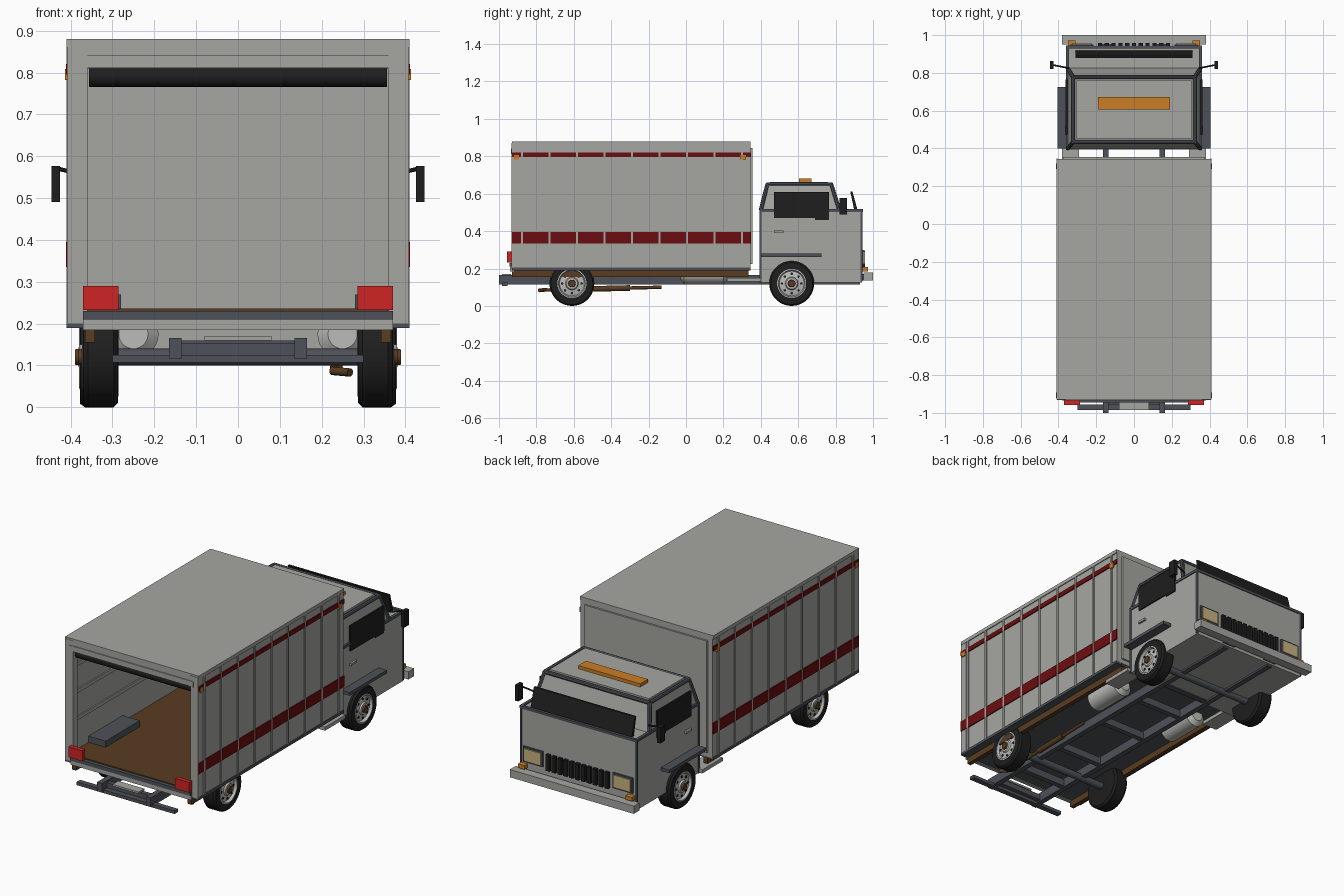
import bpy, bmesh, math
from mathutils import Vector

if "Cube" in bpy.data.objects:
    bpy.data.objects.remove(bpy.data.objects["Cube"])

def mat(name, c):
    m = bpy.data.materials.new(name)
    m.diffuse_color = (*c, 1)
    m.use_nodes = True
    m.node_tree.nodes["Principled BSDF"].inputs["Base Color"].default_value = m.diffuse_color
    return m

GREY = mat("body grey", (.38, .38, .355))
SLATE = mat("slate trim", (.075, .085, .1))
BLACK = mat("black", (.013, .013, .014))
DRED = mat("dark red", (.15, .004, .005))
RED = mat("lamp red", (.62, .018, .018))
ORANGE = mat("amber", (.6, .21, .02))
BROWN = mat("brown", (.1, .045, .016))
CREAM = mat("headlight cream", (.58, .45, .22))
SILVER = mat("silver", (.5, .5, .48))

def finish(name, bm, mats, smooth=False):
    bmesh.ops.recalc_face_normals(bm, faces=bm.faces)
    me = bpy.data.meshes.new(name)
    bm.to_mesh(me)
    bm.free()
    for m in mats:
        me.materials.append(m)
    ob = bpy.data.objects.new(name, me)
    bpy.context.collection.objects.link(ob)
    if smooth:
        bpy.ops.object.select_all(action='DESELECT')
        bpy.context.view_layer.objects.active = ob
        ob.select_set(True)
        bpy.ops.object.shade_smooth_by_angle(angle=math.radians(35))
    return ob

def frustum(name, low, high, z0, z1, m):
    """Block with separate bottom and top rectangles (x0, x1, y0, y1)."""
    bm = bmesh.new()
    rings = []
    for (x0, x1, y0, y1), z in ((low, z0), (high, z1)):
        rings.append([bm.verts.new(p) for p in ((x0, y0, z), (x1, y0, z), (x1, y1, z), (x0, y1, z))])
    a, b = rings
    bm.faces.new(a)
    bm.faces.new(b)
    for i in range(4):
        j = (i + 1) % 4
        bm.faces.new((a[i], a[j], b[j], b[i]))
    return finish(name, bm, [m])

def box(name, x0, x1, y0, y1, z0, z1, m, pair=False):
    r = (x0, x1, y0, y1)
    frustum(name, r, r, z0, z1, m)
    if pair:
        r = (-x1, -x0, y0, y1)
        frustum(name + "_left", r, r, z0, z1, m)

def bar(name, p, q, w, m, sides=4):
    """Straight rod from p to q."""
    p, q = Vector(p), Vector(q)
    bm = bmesh.new()
    bmesh.ops.create_cone(bm, cap_ends=True, segments=sides, radius1=w, radius2=w, depth=(q - p).length)
    rot = (q - p).to_track_quat('Z', 'Y')
    for v in bm.verts:
        v.co = rot @ v.co + (p + q) / 2
    return finish(name, bm, [m], sides > 8)

def lathe(name, prof, centre, axis, mats, n=36):
    """Spin (radius, offset, material of the next band) round an axis through centre."""
    bm = bmesh.new()
    c, rings = Vector(centre), []
    for r, t, _ in prof:
        ring = []
        for i in range(n):
            a, b = r * math.cos(math.tau * i / n), r * math.sin(math.tau * i / n)
            ring.append(bm.verts.new(c + Vector((t, a, b) if axis == 'x' else (a, t, b))))
        rings.append(ring)
    for k in range(len(prof) - 1):
        for i in range(n):
            j = (i + 1) % n
            f = bm.faces.new((rings[k][i], rings[k][j], rings[k + 1][j], rings[k + 1][i]))
            f.material_index = prof[k][2]
    bm.faces.new(rings[0]).material_index = prof[0][2]
    bm.faces.new(rings[-1]).material_index = prof[-1][2]
    return finish(name, bm, mats, True)

# Cargo box shell, open at the rear
box("cargo_wall", .385, .405, -.93, .34, .2, .87, GREY, True)
box("cargo_roof", -.41, .41, -.93, .345, .86, .88, GREY)
box("cargo_front_wall", -.405, .405, .325, .345, .2, .87, GREY)
box("cargo_front_panel", -.375, .375, .345, .355, .225, .845, GREY)
box("rear_post", .36, .408, -.932, -.89, .2, .87, GREY, True)
box("rear_header", -.405, .405, -.93, -.89, .81, .87, GREY)
box("header_panel", -.38, .38, -.935, -.93, .812, .842, GREY)
lathe("rolled_shutter", [(.024, -.356, 0), (.024, .356, 0)], (0, -.895, .79), 'x', [BLACK], 20)
box("floor_slab", -.385, .385, -.93, .34, .19, .23, SLATE)
box("cargo_floor", -.385, .385, -.925, .326, .23, .236, BROWN)
box("rear_sill", -.37, .37, -.945, -.92, .21, .23, SLATE)
box("rear_sill_plate", -.37, .37, -.94, -.92, .185, .21, GREY)
box("bottom_rail", .375, .41, -.93, .345, .19, .205, SLATE, True)
box("wheel_arch", .28, .385, -.76, -.46, .23, .27, SLATE, True)
for z in (.4, .55, .7):
    box("inner_slat", .378, .386, -.89, .325, z, z + .02, GREY, True)

# Side ribs with the red stripe segments between them
ribs = [-.877 + .147 * i for i in range(9)]
for y in ribs:
    box("side_rib", .404, .4095, y - .006, y + .006, .205, .86, GREY, True)
edges = [-.936] + ribs + [.356]
for a, b in zip(edges, edges[1:]):
    y0, y1 = max(a + .006, -.93), min(b - .006, .348)
    box("wide_stripe", .404, .411, y0, y1, .335, .395, DRED, True)
    box("thin_stripe", .404, .411, y0, y1, .795, .82, DRED, True)
for y in (-.906, .306):
    box("side_marker", .405, .414, y - .014, y + .014, .782, .808, ORANGE, True)

# Tail lights, chassis and underside
box("tail_light", .285, .37, -.957, -.932, .233, .29, RED, True)
box("chassis_rail", .135, .165, -1, .93, .115, .165, SLATE, True)
box("rear_bumper_bar", -.3, .3, -.985, -.955, .107, .125, SLATE)
box("rear_cross_bar", -.165, .165, -.955, -.93, .123, .153, SLATE)
box("rear_step", -.08, .08, -.985, -.935, .16, .17, GREY)
for y in (-.75, -.45, -.1, .2, .42):
    box("cross_member", -.14, .14, y - .015, y + .015, .12, .16, SLATE)
box("wooden_rail", .342, .366, -.93, .335, .155, .19, BROWN, True)
box("side_step", .29, .38, .22, .4, .13, .15, GREY, True)
for s in (1, -1):
    lathe("fuel_tank", [(.035, -.03, 0), (.06, -.01, 0), (.06, .2, 0), (.035, .22, 0)],
          (s * .25, 0, .175), 'y', [SILVER], 28)
bar("exhaust_pipe", (.235, -.13, .1), (.235, -.75, .085), .009, BROWN, 12)
bar("exhaust_muffler", (.235, -.3, .096), (.235, -.5, .091), .015, BROWN, 16)
bar("exhaust_tip", (.225, -.745, .087), (.268, -.785, .083), .01, BROWN, 12)

# Wheels with rim, studs and hub
for y, dx in ((-.61, 0), (.565, .008)):
    bar("axle", (-.3, y, .12), (.3, y, .12), .02, SLATE, 12)
    for s in (1, -1):
        prof = [(.07, .285, 0), (.11, .287, 0), (.12, .297, 0), (.12, .358, 0), (.112, .369, 0),
                (.078, .37, 1), (.072, .372, 1), (.066, .358, 1), (.035, .364, 1), (.03, .372, 1),
                (.02, .373, 2), (.018, .382, 2)]
        lathe("wheel", [(r, s * (x + dx), k) for r, x, k in prof], (0, y, .12), 'x', [BLACK, SILVER, BROWN])
        for i in range(8):
            a = math.tau * i / 8
            yy, zz = y + .052 * math.cos(a), .12 + .052 * math.sin(a)
            bar("wheel_stud", (s * (.35 + dx), yy, zz), (s * (.364 + dx), yy, zz), .007, BLACK, 8)

# Cab body with slate edge trim
box("cab_lower", -.355, .355, .395, .94, .125, .51, GREY)
frustum("cab_upper", (-.352, .352, .397, .825), (-.325, .325, .432, .78), .51, .652, GREY)
box("roof_panel", -.305, .305, .45, .76, .65, .662, GREY)
low = [(-.35, .4, .513), (.35, .4, .513), (.35, .82, .513), (-.35, .82, .513)]
top = [(-.322, .435, .65), (.322, .435, .65), (.322, .777, .65), (-.322, .777, .65)]
for i in range(4):
    bar("roof_trim", top[i], top[(i + 1) % 4], .011, SLATE, 8)
    bar("pillar_trim", low[i], top[i], .011, SLATE, 8)
box("belt_trim", .345, .36, .393, .945, .503, .518, SLATE, True)
box("front_belt_trim", -.355, .355, .93, .945, .503, .518, SLATE)
box("cab_corner_trim", .348, .359, .932, .943, .13, .51, SLATE, True)
box("cab_rear_trim", .348, .359, .392, .403, .125, .51, SLATE, True)
box("roof_beacon", -.19, .19, .605, .672, .66, .68, ORANGE)
frustum("windshield", (-.31, .31, .9, .918), (-.31, .31, .878, .89), .51, .612, BLACK)
box("side_window", .352, .362, .47, .765, .47, .61, BLACK, True)
box("window_corner", .353, .361, .69, .765, .46, .47, BLACK, True)
box("door_handle", .354, .366, .47, .52, .39, .402, GREY, True)
box("front_fender", .35, .405, .4, .725, .262, .28, SLATE, True)

# Mirrors
for s in (1, -1):
    bar("mirror_arm", (s * .345, .825, .55), (s * .43, .842, .57), .005, BLACK, 6)
box("mirror", .425, .446, .82, .862, .49, .577, BLACK, True)

# Cab face: grille, lamps and bumper
for i in range(11):
    x = -.18 + .036 * i
    box("grille_bar", x - .011, x + .011, .94, .957, .205, .295, BLACK)
box("headlight_frame", .215, .335, .94, .95, .215, .3, SLATE, True)
box("headlight", .223, .327, .945, .956, .223, .292, CREAM, True)
box("front_bumper", -.38, .38, .95, 1, .135, .178, GREY)
box("bumper_mount", .1, .18, .93, .955, .135, .17, SLATE, True)
box("front_marker", .31, .35, .945, .972, .185, .207, ORANGE, True)
